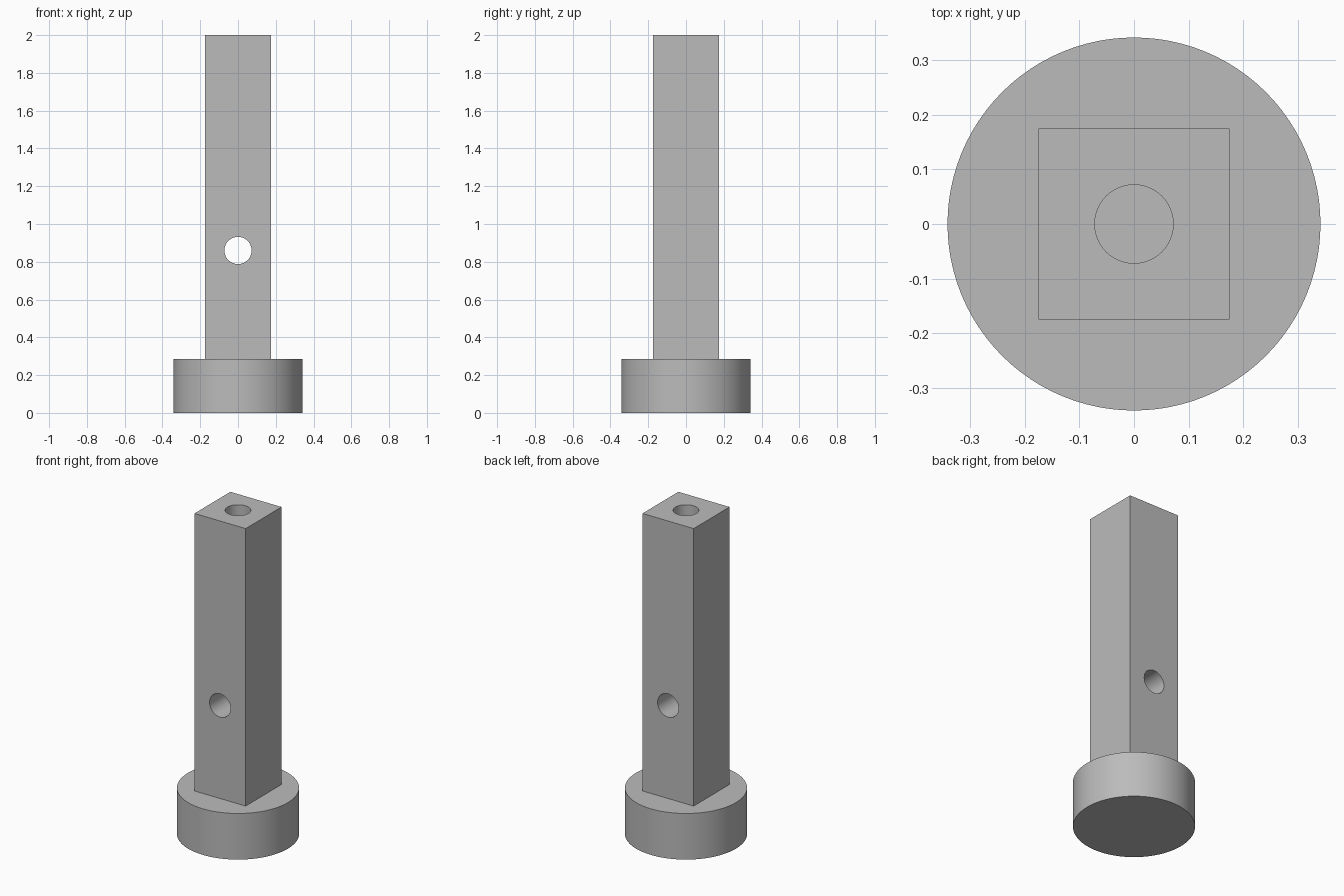
import bpy
import math

# Remove the default object
cube = bpy.data.objects.get("Cube")
if cube:
    bpy.data.objects.remove(cube, do_unlink=True)

BASE_RADIUS, BASE_HEIGHT = 0.342, 0.285
POST_WIDTH, TOP = 0.35, 2.0
HOLE_RADIUS, CROSS_HOLE_Z, BORE_DEPTH = 0.072, 0.86, 0.6

# Plain grey
grey = bpy.data.materials.new("grey")
grey.use_nodes = True
colour = (0.5, 0.5, 0.5, 1)
grey.diffuse_color = colour
grey.node_tree.nodes["Principled BSDF"].inputs["Base Color"].default_value = colour


def cylinder(name, radius, depth, location, rotation=(0, 0, 0), sides=96):
    bpy.ops.mesh.primitive_cylinder_add(vertices=sides, radius=radius, depth=depth,
                                        location=location, rotation=rotation)
    obj = bpy.context.object
    obj.name = name
    obj.data.materials.append(grey)
    return obj


def combine(target, other, operation):
    mod = target.modifiers.new(other.name, 'BOOLEAN')
    mod.operation = operation
    mod.solver = 'EXACT'
    mod.object = other
    bpy.context.view_layer.objects.active = target
    bpy.ops.object.modifier_apply(modifier=mod.name)
    bpy.data.objects.remove(other, do_unlink=True)


# Square post, sunk slightly into the base so the two fuse
sink = 0.1
post_height = TOP - BASE_HEIGHT + sink
bpy.ops.mesh.primitive_cube_add(size=1, location=(0, 0, TOP - post_height / 2))
post = bpy.context.object
post.name = "square_post"
post.scale = (POST_WIDTH, POST_WIDTH, post_height)
bpy.ops.object.transform_apply(location=False, rotation=False, scale=True)
post.data.materials.append(grey)

# Round base with the post fused on top
peg = cylinder("peg_with_round_base", BASE_RADIUS, BASE_HEIGHT, (0, 0, BASE_HEIGHT / 2))
combine(peg, post, 'UNION')

# Cross hole from front to back
combine(peg, cylinder("cross_hole", HOLE_RADIUS, 1, (0, 0, CROSS_HOLE_Z),
                      (math.pi / 2, 0, 0), 64), 'DIFFERENCE')

# Blind bore down from the top
combine(peg, cylinder("top_bore", HOLE_RADIUS, BORE_DEPTH * 2, (0, 0, TOP), sides=64), 'DIFFERENCE')

# Smooth round walls, crisp edges
bpy.ops.object.select_all(action='DESELECT')
peg.select_set(True)
bpy.context.view_layer.objects.active = peg
bpy.ops.object.shade_smooth_by_angle(angle=math.radians(30))
